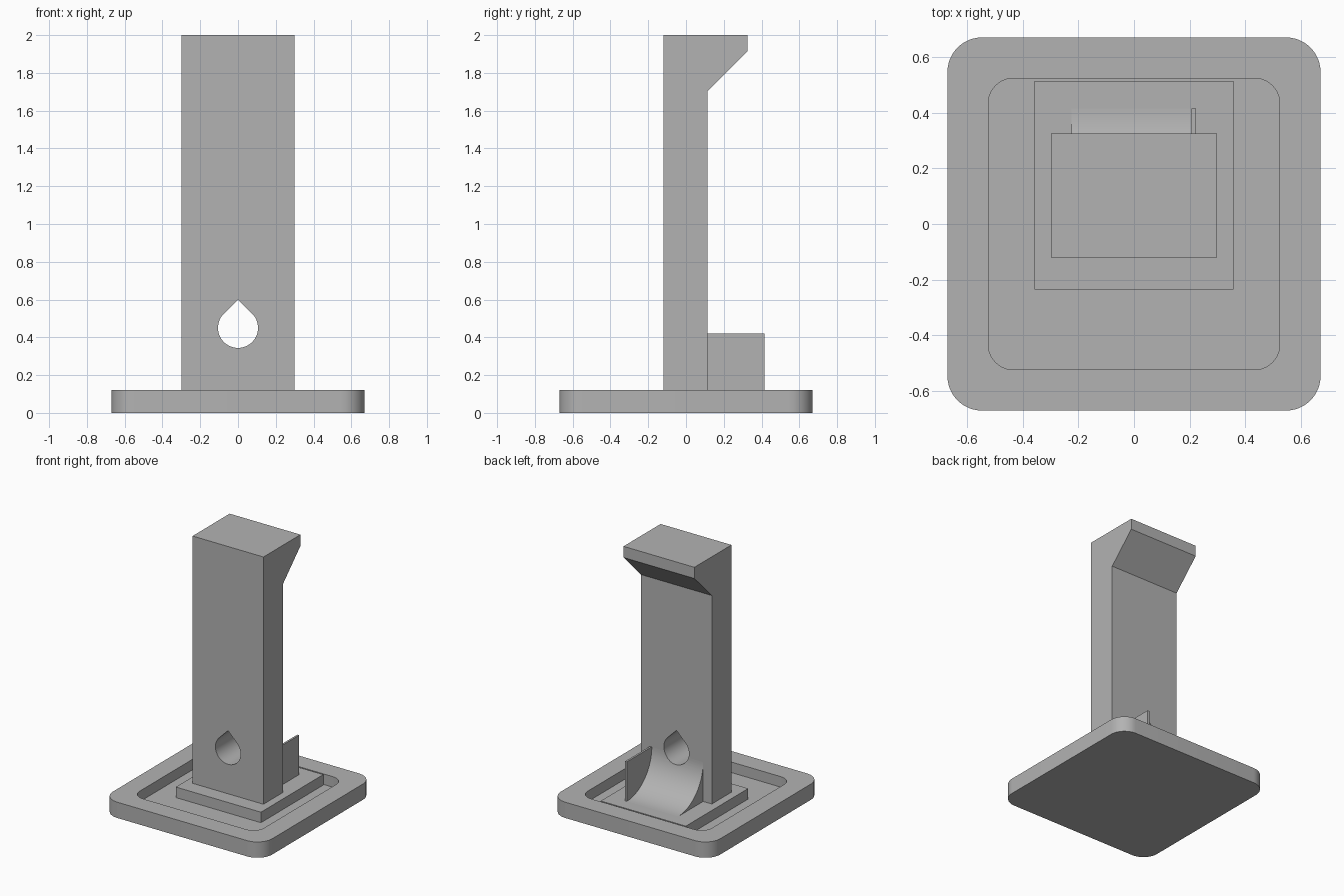
import bpy, bmesh
from math import sin, cos, pi, radians
from mathutils import Vector

cube = bpy.data.objects.get("Cube")
if cube:
    bpy.data.objects.remove(cube)

grey = bpy.data.materials.new("plain grey")
grey.use_nodes = True
colour = (0.45, 0.45, 0.45, 1)
grey.diffuse_color = colour
grey.node_tree.nodes["Principled BSDF"].inputs["Base Color"].default_value = colour


def prism(name, outline, axis, start, end):
    """Extrude a 2D outline along x (y, z), y (x, z) or z (x, y)."""
    place = {"x": lambda a, b: (start, a, b),
             "y": lambda a, b: (a, start, b),
             "z": lambda a, b: (a, b, start)}[axis]
    bm = bmesh.new()
    face = bm.faces.new([bm.verts.new(place(a, b)) for a, b in outline])
    made = bmesh.ops.extrude_face_region(bm, geom=[face])["geom"]
    offset = Vector([end - start if axis == k else 0 for k in "xyz"])
    bmesh.ops.translate(bm, vec=offset, verts=[v for v in made if isinstance(v, bmesh.types.BMVert)])
    bmesh.ops.recalc_face_normals(bm, faces=bm.faces)
    mesh = bpy.data.meshes.new(name)
    bm.to_mesh(mesh)
    bm.free()
    mesh.materials.append(grey)
    obj = bpy.data.objects.new(name, mesh)
    bpy.context.collection.objects.link(obj)
    return obj


def arc(cx, cy, r, a, b, steps):
    angles = [radians(a + (b - a) * i / steps) for i in range(steps + 1)]
    return [(cx + r * cos(t), cy + r * sin(t)) for t in angles]


def rect(x0, x1, y0, y1):
    return [(x0, y0), (x1, y0), (x1, y1), (x0, y1)]


def rounded_square(half, r):
    c = half - r
    corners = [(c, c), (-c, c), (-c, -c), (c, -c)]
    return [p for i, (x, y) in enumerate(corners)
            for p in arc(x, y, r, 90 * i, 90 * i + 90, 12)]


def activate(obj):
    bpy.ops.object.select_all(action="DESELECT")
    obj.select_set(True)
    bpy.context.view_layer.objects.active = obj


def cut(obj, cutter):
    activate(obj)
    mod = obj.modifiers.new("cut", "BOOLEAN")
    mod.operation, mod.solver, mod.object = "DIFFERENCE", "EXACT", cutter
    bpy.ops.object.modifier_apply(modifier=mod.name)


# Drip tray base with a sunken pocket and a raised pedestal
TOP, FLOOR = 0.12, 0.04
base = prism("base_tray", rounded_square(0.67, 0.125), "z", 0, TOP)
pocket = prism("pocket_cutter", rounded_square(0.523, 0.09), "z", FLOOR, 0.3)
cut(base, pocket)
pedestal = prism("pedestal", rect(-0.358, 0.358, -0.236, 0.513), "z", FLOOR - 0.01, TOP)

# Column with an overhanging head
BACK = 0.115
column = prism("column", [(-0.12, TOP), (BACK, TOP), (BACK, 1.705), (0.325, 1.915),
                          (0.325, 2), (-0.12, 2)], "x", -0.298, 0.298)

# Concave ramp behind the column, closed by a thin plate on one side
R = 0.3
inner = BACK - 0.02
ramp = prism("curved_ramp", [(inner, TOP), (inner, TOP + R)]
             + arc(BACK + R, TOP + R, R, 180, 270, 24), "x", -0.225, 0.207)
plate = prism("side_plate", rect(inner, BACK + R, TOP, TOP + R), "x", 0.207, 0.222)

# Teardrop hole through the column and the top of the ramp
drop = prism("teardrop_cutter", arc(0, 0.45, 0.106, 135, 405, 36) + [(0, 0.6)], "y", -0.5, 0.6)
for part in (column, ramp):
    cut(part, drop)

for cutter in (pocket, drop):
    bpy.data.objects.remove(cutter)

for part in (base, column, ramp):
    activate(part)
    bpy.ops.object.shade_smooth_by_angle(angle=radians(30))
